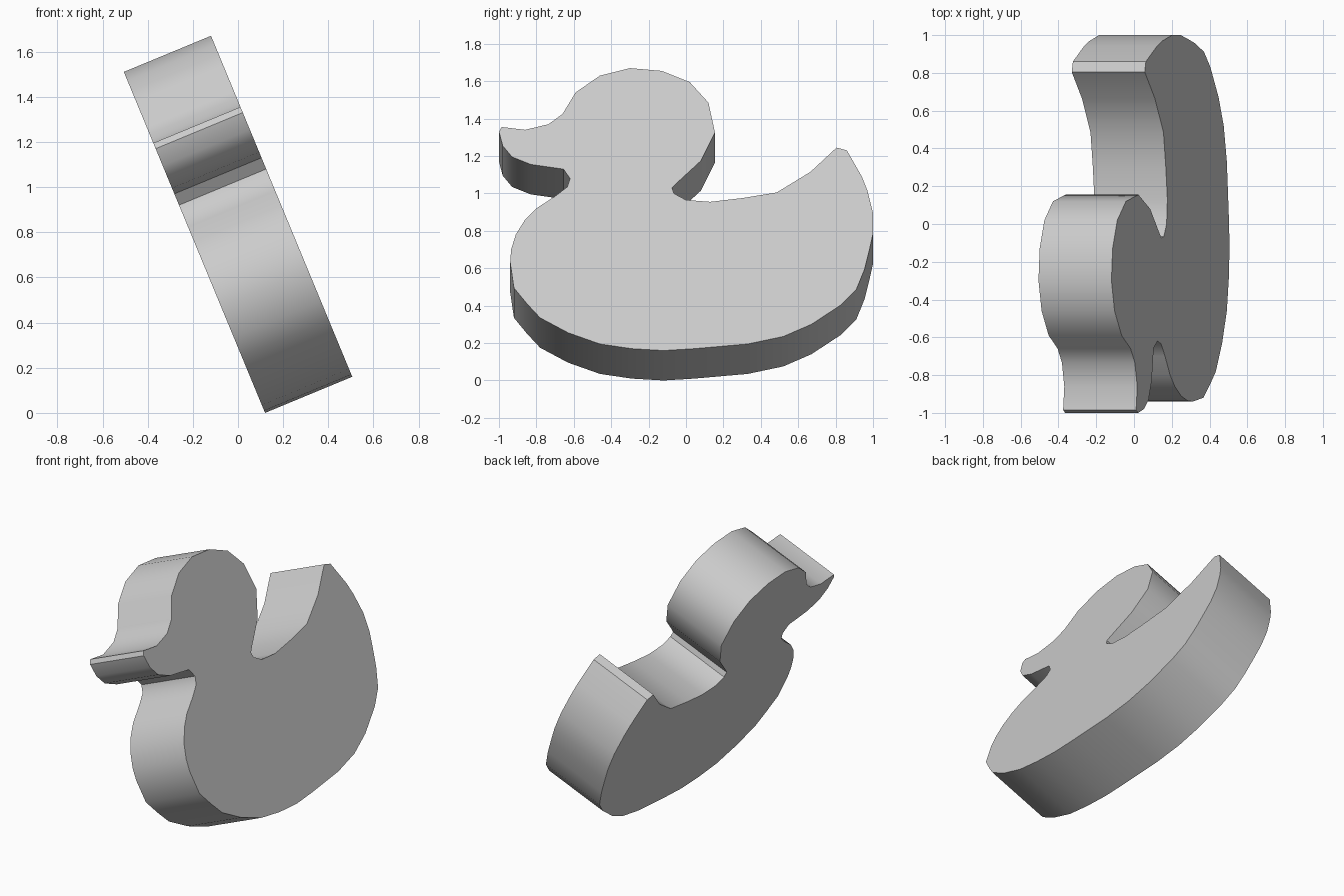
import bpy, bmesh, math

if "Cube" in bpy.data.objects:
    bpy.data.objects.remove(bpy.data.objects["Cube"])

TILT = math.radians(22.5)
THICK = 0.418

# Bird outline as seen from the right (y, z), counter-clockwise
belly = [(-.94, .636), (-.92, .50), (-.85, .415), (-.78, .34), (-.63, .26), (-.46, .20),
         (-.29, .175), (-.12, .165), (.045, .175), (.33, .20), (.52, .24), (.67, .305),
         (.83, .41), (.91, .49), (.955, .60), (.98, .70), (1, .79)]
tail_and_back = [(1, .90), (.97, 1.02), (.94, 1.095), (.86, 1.235), (.805, 1.25),
                 (.665, 1.12), (.485, 1.01), (.30, .98), (.13, .96), (0, .97)]
head = [(-.065, 1.005), (-.075, 1.035), (-.045, 1.065), (.08, 1.18), (.155, 1.33),
        (.12, 1.49), (.02, 1.60), (-.13, 1.66), (-.30, 1.675), (-.46, 1.635),
        (-.59, 1.545), (-.66, 1.43)]
beak = [(-.735, 1.375), (-.86, 1.345), (-.985, 1.36), (-1, 1.335), (-.98, 1.26),
        (-.93, 1.20), (-.83, 1.16), (-.655, 1.135), (-.62, 1.085)]
chest = [(-.635, 1.04), (-.70, .99), (-.80, .925), (-.86, .865), (-.91, .785), (-.935, .705)]
outline = belly + tail_and_back + head + beak + chest

# Flat slab: fill the outline, then extrude it to thickness
bm = bmesh.new()
face = bm.faces.new([bm.verts.new((0, y, (z - .165) / math.cos(TILT))) for y, z in outline])
result = bmesh.ops.extrude_face_region(bm, geom=[face], use_keep_orig=True)
moved = [v for v in result["geom"] if isinstance(v, bmesh.types.BMVert)]
bmesh.ops.translate(bm, verts=moved, vec=(-THICK, 0, 0))
bmesh.ops.recalc_face_normals(bm, faces=bm.faces)
mesh = bpy.data.meshes.new("bird_slab")
bm.to_mesh(mesh)
bm.free()

# Lean the slab back on its lower edge
slab = bpy.data.objects.new("bird_slab", mesh)
bpy.context.collection.objects.link(slab)
slab.rotation_euler = (0, -TILT, 0)
slab.location = (.506, 0, THICK * math.sin(TILT))

# Smooth rim, crisp face edges
bpy.context.view_layer.objects.active = slab
slab.select_set(True)
bpy.ops.object.shade_smooth_by_angle(angle=math.radians(40))
